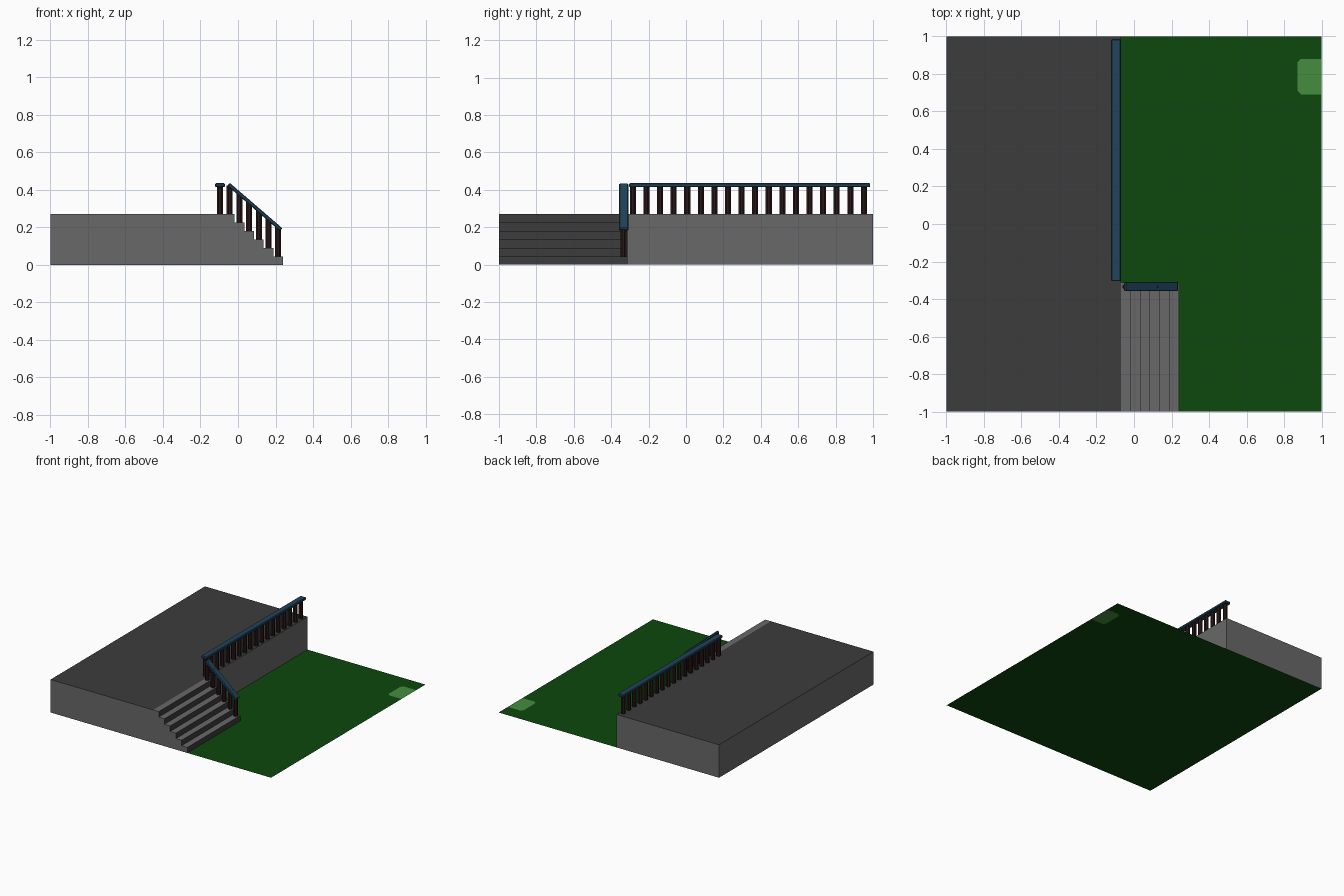
import bpy, bmesh, math
from mathutils import Vector

cube = bpy.data.objects.get("Cube")
if cube:
    bpy.data.objects.remove(cube, do_unlink=True)


def material(name, rgb):
    m = bpy.data.materials.new(name)
    m.use_nodes = True
    col = (*rgb, 1.0)
    m.diffuse_color = col
    bsdf = next(n for n in m.node_tree.nodes if n.type == 'BSDF_PRINCIPLED')
    bsdf.inputs["Base Color"].default_value = col
    return m


stone = material("light grey stone", (0.14, 0.14, 0.14))
slate = material("dark grey paving", (0.045, 0.045, 0.045))
grass = material("dark green grass", (0.004, 0.065, 0.004))
bright = material("light green patch", (0.06, 0.27, 0.05))
blue = material("navy blue rail", (0.015, 0.056, 0.1))
wood = material("dark brown wood", (0.022, 0.009, 0.009))


def finish(name, bm, mats):
    me = bpy.data.meshes.new(name)
    bm.to_mesh(me)
    bm.free()
    for m in mats:
        me.materials.append(m)
    ob = bpy.data.objects.new(name, me)
    bpy.context.collection.objects.link(ob)
    return ob


def block(name, profile, y0, y1, dark_dir):
    """Extrude an x-z profile along y; faces towards dark_dir get paving."""
    bm = bmesh.new()
    face = bm.faces.new([bm.verts.new((x, y0, z)) for x, z in profile])
    ext = bmesh.ops.extrude_face_region(bm, geom=[face])
    verts = [v for v in ext["geom"] if isinstance(v, bmesh.types.BMVert)]
    bmesh.ops.translate(bm, verts=verts, vec=(0, y1 - y0, 0))
    bmesh.ops.recalc_face_normals(bm, faces=bm.faces)
    for f in bm.faces:
        f.material_index = int(f.normal.dot(Vector(dark_dir)) > 0.5)
    # the underside rests on the lawn and is left open
    bmesh.ops.delete(bm, geom=[f for f in bm.faces if f.normal.z < -0.5], context='FACES')
    return finish(name, bm, [stone, slate])


def baluster(name, x, y, z0, z1, r=0.0175):
    bm = bmesh.new()
    bmesh.ops.create_cone(bm, cap_ends=True, segments=8, radius1=r, radius2=r, depth=z1 - z0)
    ob = finish(name, bm, [wood])
    ob.location = (x, y, (z0 + z1) / 2)
    ob.rotation_euler.z = math.pi / 8


def rail(name, size, loc, tilt=0.0):
    bm = bmesh.new()
    bmesh.ops.create_cube(bm, size=1)
    bmesh.ops.scale(bm, vec=size, verts=bm.verts)
    ob = finish(name, bm, [blue])
    ob.location = loc
    ob.rotation_euler.y = tilt
    bev = ob.modifiers.new("soft_edges", 'BEVEL')
    bev.width = 0.005
    bev.segments = 1


# lawn with a lighter patch set into its edge
patch_edge = [(1, 0.69), (0.89, 0.69), (0.87, 0.71), (0.87, 0.86), (0.89, 0.88), (1, 0.88)]
bm = bmesh.new()
pv = [bm.verts.new((x, y, 0)) for x, y in patch_edge]
c = [bm.verts.new((x, y, 0)) for x, y in [(-1, -1), (1, -1), (1, 1), (-1, 1)]]
bm.faces.new(c[:2] + pv + c[2:])
bm.faces.new(pv[::-1]).material_index = 1
finish("lawn", bm, [grass, bright])

# raised terrace
edge, top = -0.07, 0.27
block("terrace", [(-1, 0), (edge, 0), (edge, top), (-1, top)], -1, 1, (0, 0, 1))

# stairs with dark risers
steps = 6
run, rise = (0.24 - edge) / steps, top / steps
profile = [(edge, 0)]
for i in range(steps):
    x = 0.24 - i * run
    profile += [(x, i * rise), (x, (i + 1) * rise)]
profile.append((edge, top))
block("stairs", profile, -1, -0.313, (1, 0, 0))

# terrace railing
count = 18
for i in range(count):
    y = -0.284 + i * (0.951 + 0.284) / (count - 1)
    baluster(f"terrace_baluster_{i + 1}", -0.096, y, top, 0.418)
rail("terrace_rail", (0.052, 1.29, 0.022), (-0.096, 0.34, 0.425))

# stair railing
tilt = math.atan2(0.25, 0.29)
mid_x, mid_z = 0.09, 0.308
for i in range(steps):
    x = 0.24 - (i + 0.5) * run
    z_top = mid_z - (x - mid_x) * math.tan(tilt)
    baluster(f"stair_baluster_{i + 1}", x, -0.335, (i + 1) * rise, z_top)
rail("stair_rail", (0.37, 0.05, 0.02), (mid_x, -0.333, mid_z), tilt)
